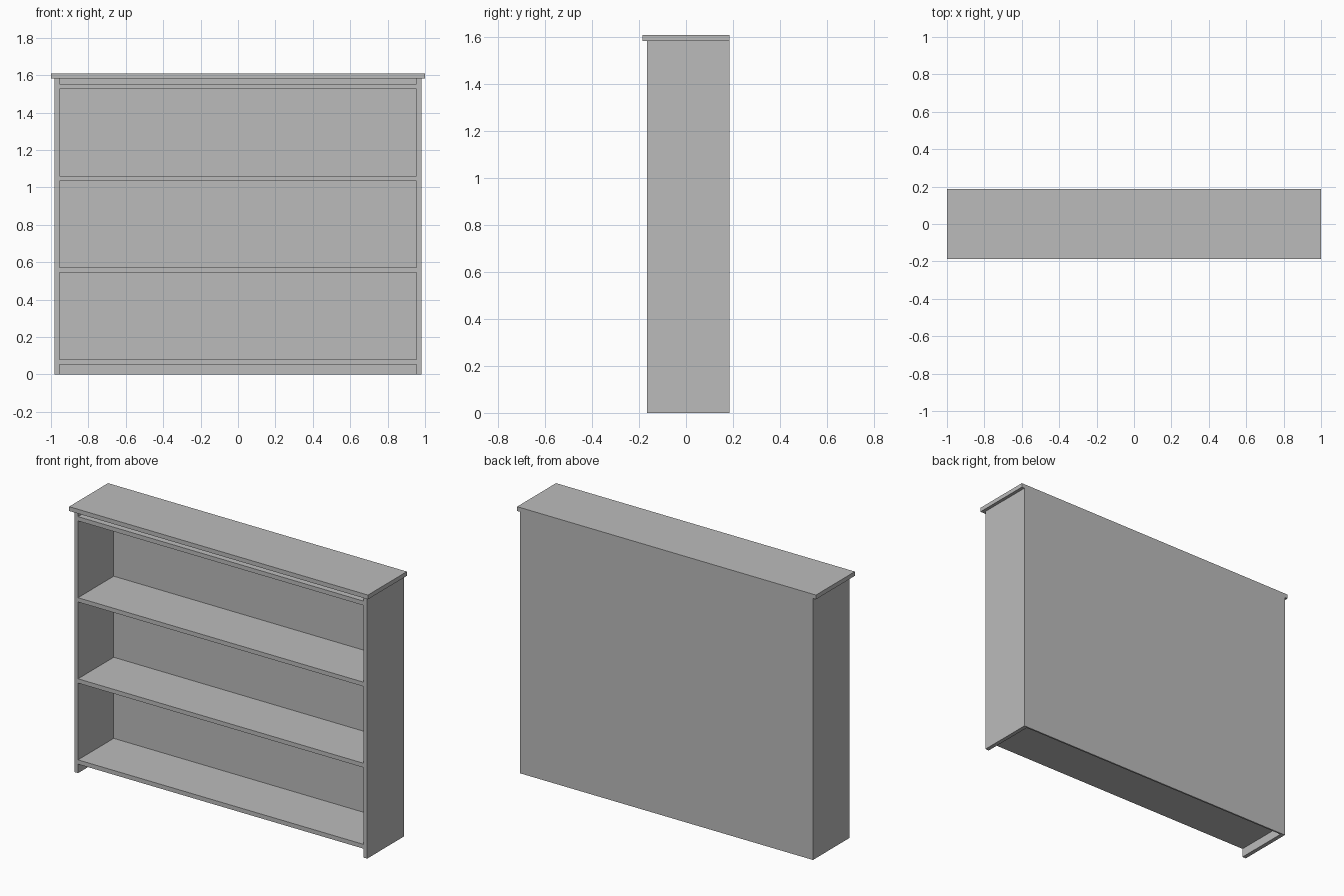
import bpy

if "Cube" in bpy.data.objects:
    bpy.data.objects.remove(bpy.data.objects["Cube"])

grey = bpy.data.materials.new("plain grey")
grey.diffuse_color = (0.5, 0.5, 0.5, 1)
grey.use_nodes = True
grey.node_tree.nodes["Principled BSDF"].inputs["Base Color"].default_value = grey.diffuse_color


def box(name, x, y, z):
    """Box from (min, max) ranges along each axis."""
    bpy.ops.mesh.primitive_cube_add(size=1, location=[sum(r) / 2 for r in (x, y, z)])
    ob = bpy.context.object
    ob.name = name
    ob.scale = [r[1] - r[0] for r in (x, y, z)]
    bpy.ops.object.transform_apply(location=False, rotation=False, scale=True)
    ob.data.materials.append(grey)
    return ob


FRONT, BACK = -0.165, 0.186
INNER, OUTER = 0.955, 0.98
PANEL = BACK - 0.01          # front face of the back panel
BODY_TOP = 1.582

# Overhanging top board
box("top_board", (-1, 1), (-0.186, BACK), (BODY_TOP, 1.608))

# Side boards, running down to the floor
box("left_side", (-OUTER, -INNER), (FRONT, PANEL), (0, BODY_TOP))
box("right_side", (INNER, OUTER), (FRONT, PANEL), (0, BODY_TOP))

# Thin full-width back panel
box("back_panel", (-OUTER, OUTER), (PANEL, BACK), (0, BODY_TOP))

# Bottom board, two shelves and the upper board, evenly spaced
for i, name in enumerate(("bottom_shelf", "lower_shelf", "middle_shelf", "upper_shelf")):
    z = 0.054 + 0.4905 * i
    box(name, (-INNER, INNER), (FRONT, PANEL), (z, z + 0.026))
